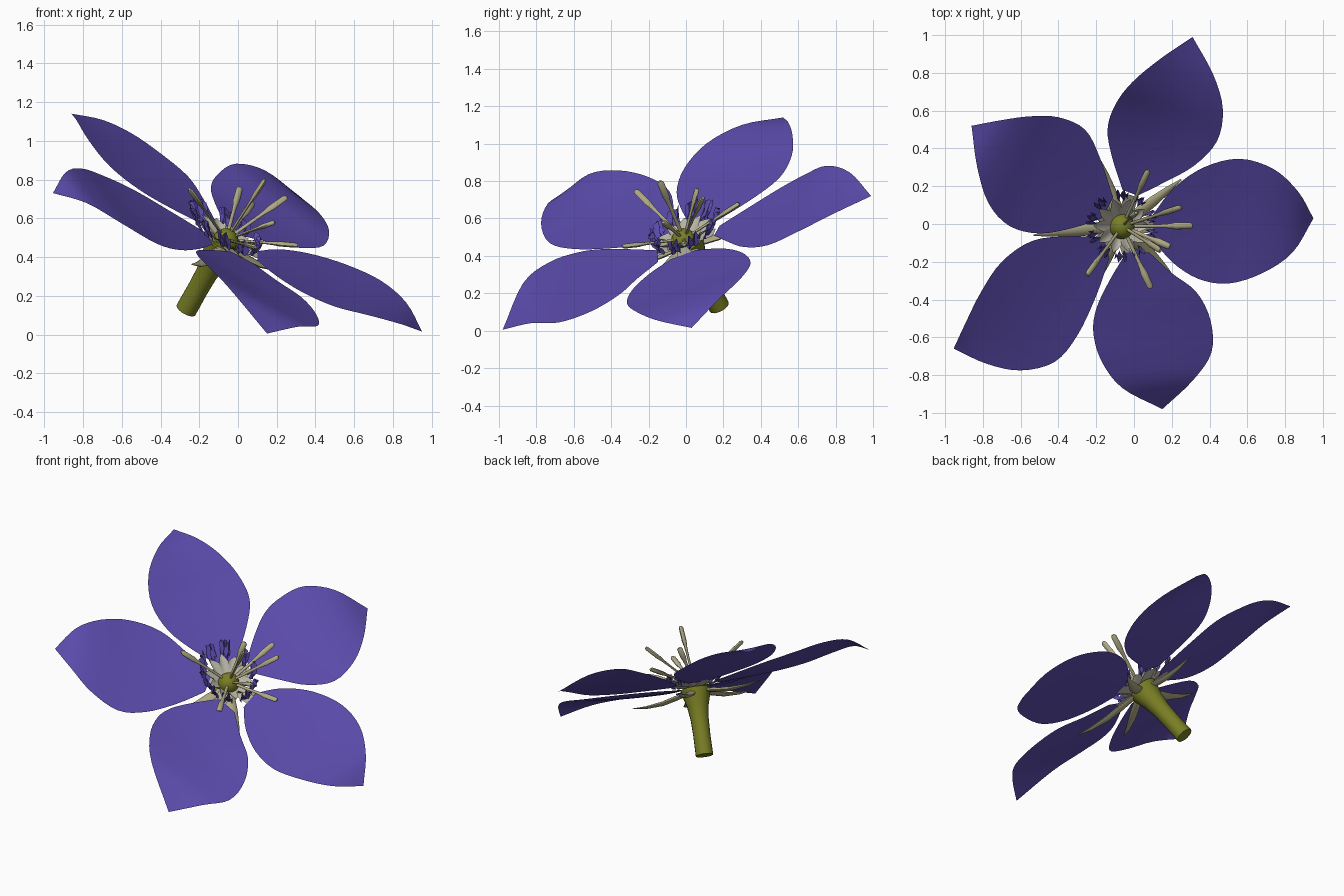
import bpy, bmesh, math
from mathutils import Vector

if "Cube" in bpy.data.objects:
    bpy.data.objects.remove(bpy.data.objects["Cube"])

V = Vector


def material(name, rgb):
    m = bpy.data.materials.new(name)
    m.diffuse_color = (*rgb, 1)
    m.use_nodes = True
    m.node_tree.nodes["Principled BSDF"].inputs["Base Color"].default_value = m.diffuse_color
    return m


PURPLE = material("violet", (0.105, 0.070, 0.41))
GREEN = material("olive_green", (0.19, 0.21, 0.018))
CREAM = material("pale_straw", (0.42, 0.39, 0.23))
WHITE = material("greyish_cream", (0.48, 0.46, 0.38))

OX, OY = -0.065, -0.01            # flower centre seen from above
NORMAL = V((0.52, -0.37, 1)).normalized()


def on_disc(x, y, h=0.0):
    """Point h above the tilted plane of the flower."""
    return V((x, y, 0.494 - 0.52 * x + 0.37 * y + h))


def polar(deg, r, h=0.0):
    a = math.radians(deg)
    return on_disc(OX + r * math.cos(a), OY + r * math.sin(a), h)


def spline(pts, u):
    """Smooth curve through pts, u from 0 to 1."""
    f = u * (len(pts) - 1)
    i = min(int(f), len(pts) - 2)
    t = f - i
    b, c = pts[i], pts[i + 1]
    a = pts[i - 1] if i else b * 2 - c
    d = pts[i + 2] if i + 2 < len(pts) else c * 2 - b
    return 0.5 * (2 * b + (c - a) * t + (2 * a - 5 * b + 4 * c - d) * t * t
                  + (3 * b - a - 3 * c + d) * t ** 3)


def make(name, rows, mat, closed=False, caps=False):
    """Skin rows of points into one smooth mesh."""
    bm = bmesh.new()
    grid = [[bm.verts.new(p) for p in row] for row in rows]
    n = len(rows[0])
    for r0, r1 in zip(grid, grid[1:]):
        for j in range(n if closed else n - 1):
            k = (j + 1) % n
            bm.faces.new((r0[j], r0[k], r1[k], r1[j]))
    if caps:
        bm.faces.new(grid[0][::-1])
        bm.faces.new(grid[-1])
    bmesh.ops.remove_doubles(bm, verts=bm.verts, dist=0.0003)
    bmesh.ops.recalc_face_normals(bm, faces=bm.faces)
    if not caps and sum((f.normal for f in bm.faces), V()).dot(NORMAL) < 0:
        bmesh.ops.reverse_faces(bm, faces=bm.faces)
    me = bpy.data.meshes.new(name)
    bm.to_mesh(me)
    bm.free()
    me.materials.append(mat)
    ob = bpy.data.objects.new(name, me)
    bpy.context.collection.objects.link(ob)
    bpy.context.view_layer.objects.active = ob
    ob.select_set(True)
    bpy.ops.object.shade_smooth_by_angle(angle=math.radians(50))
    ob.select_set(False)
    return ob


def tube(name, pts, radii, mat, sides=10, flat=1.0):
    rows = []
    for i, (p, r) in enumerate(zip(pts, radii)):
        d = (pts[min(i + 1, len(pts) - 1)] - pts[max(i - 1, 0)]).normalized()
        ref = NORMAL if abs(d.dot(NORMAL)) < 0.95 else V((1, 0, 0))
        side = d.cross(ref).normalized()
        up = side.cross(d)
        rows.append([p + side * r * math.cos(2 * math.pi * j / sides)
                     + up * r * flat * math.sin(2 * math.pi * j / sides)
                     for j in range(sides)])
    return make(name, rows, mat, True, True)


# Petals: tip, arch of each edge, clockwise and counterclockwise edges from above
PETALS = {
    "petal_back": ((0.31, 0.99, 0.72), 1.0, 1.75,
                   [(0.02, .15), (.16, .22), (.32, .31), (.44, .44), (.47, .61), (.42, .79)],
                   [(-.06, .18), (-.115, .35), (-.14, .5), (-.10, .63), (-.01, .75), (.14, .875)]),
    "petal_right": ((.95, .03, .015), 0.9, 1.0,
                    [(.10, -.08), (.2, -.2), (.34, -.29), (.5, -.315), (.68, -.26), (.84, -.15)],
                    [(.10, .05), (.21, .19), (.37, .30), (.56, .345), (.74, .29), (.87, .17)]),
    "petal_front": ((.15, -.98, .005), 0.9, 0.25,
                    [(-.04, -.15), (-.13, -.3), (-.2, -.45), (-.215, -.58), (-.17, -.73), (-.06, -.87)],
                    [(.08, -.15), (.2, -.26), (.33, -.36), (.405, -.51), (.41, -.68), (.31, -.83)]),
    "petal_left": ((-.955, -.66, .73), 1.25, 0.9,
                   [(-.16, -.07), (-.35, -.065), (-.54, -.09), (-.7, -.2), (-.81, -.36), (-.89, -.52)],
                   [(-.13, -.18), (-.2, -.38), (-.3, -.59), (-.42, -.73), (-.6, -.775), (-.78, -.74)]),
    "petal_back_left": ((-.86, .52, 1.14), 0.8, 1.1,
                        [(-.11, .14), (-.18, .35), (-.26, .5), (-.4, .565), (-.55, .57), (-.7, .55)],
                        [(-.17, .03), (-.32, -.02), (-.5, -.05), (-.66, -.01), (-.77, .11), (-.83, .3)]),
}
ARCH = (-0.03, -0.015, 0.005, 0.03, 0.06, 0.058)
for name, (tip, k_cw, k_ccw, cw, ccw) in PETALS.items():
    edges = [[on_disc(x, y, h * (k if h > 0 else 1)) for (x, y), h in zip(e, ARCH)] + [V(tip)]
             for e, k in ((cw, k_cw), (ccw, k_ccw))]
    rows = []
    for i in range(25):
        a, b = (spline(e, i / 24) for e in edges)
        # slight hollow across the blade
        rows.append([a.lerp(b, j / 8) - NORMAL * 0.01 * math.sin(math.pi * j / 8)
                     * math.sin(math.pi * i / 24) for j in range(9)])
    make(name, rows, PURPLE)

# Claws joining petals to the hub, and crinkled scales at their feet
for i, ang in enumerate((72, 0, -75, 217, 150)):
    rows = [[polar(ang + s * w, r, h) for s in (-1, -.5, 0, .5, 1)]
            for r, h, w in ((.05, -.05, 34), (.11, -.04, 20), (.17, -.03, 12))]
    make(f"petal_claw_{i}", rows, WHITE)
    for side in (-1, 1):
        rows = []
        for k in range(4):
            rows.append([polar(ang + side * 17 + (j - 3) * 3.5,
                               .145 + .012 * k + .016 * math.sin(j * 2.1 + k),
                               -.02 + .026 * k + .012 * math.cos(j * 1.7))
                         for j in range(7)])
        make(f"petal_scale_{i}_{side + 1}", rows, PURPLE)

# Starry pale cup around the pistil
rows = []
for r, h, star in ((.05, -.05, 0), (.09, -.03, .005), (.125, .0, .025)):
    rows.append([polar(j * 9, r + star * math.cos(math.radians(j * 90)), h)
                 for j in range(40)])
make("inner_cup", rows, WHITE, True)

# Sepals hanging below the gaps between the petals
for i, (ang, ln) in enumerate(((186, .47), (-115, .41), (-45, .40), (38, .40), (108, .36))):
    path = [(.05, -.08, .03), (.13, -.10, .036), (.22, -.12, .032),
            (.33, -.125, .02), (.42, -.115, .004)]
    tube(f"sepal_{i}", [polar(ang, r * ln / .42, h) for r, h, w in path],
         [w for r, h, w in path], CREAM, 8, 0.45)

# Stem flaring into the receptacle
bottom, top = V((-.268, .178, .127)), V((-.075, .0, .47))
ts = (0, .3, .55, .75, .9, 1.0)
tube("stem", [bottom.lerp(top, t) for t in ts],
     (.056, .055, .058, .07, .088, .098), GREEN, 16)

# Pistil ball
bpy.ops.mesh.primitive_uv_sphere_add(segments=20, ring_count=12, radius=.068,
                                     location=(-.065, -.012, .48))
ball = bpy.context.object
ball.name = "pistil"
ball.data.materials.append(GREEN)
bpy.ops.object.shade_smooth_by_angle()
ball.select_set(False)

# Stamens: thin filament ending in a thicker anther
heart = V((-.062, -.012, .49))
TIPS = ((-.25, -.27, .75), (.075, .285, .68), (.14, -.14, .80), (.25, .09, .71),
        (.31, -.01, .46), (.09, -.34, .45), (.19, -.12, .58), (.01, .06, .76))
for i, t in enumerate(TIPS):
    tip = V(t)
    us = (.1, .55, .66, .75, .97, 1)
    tube(f"stamen_{i}", [heart.lerp(tip, u) for u in us],
         (.010, .010, .013, .019, .018, .010), CREAM, 8, 0.7)
